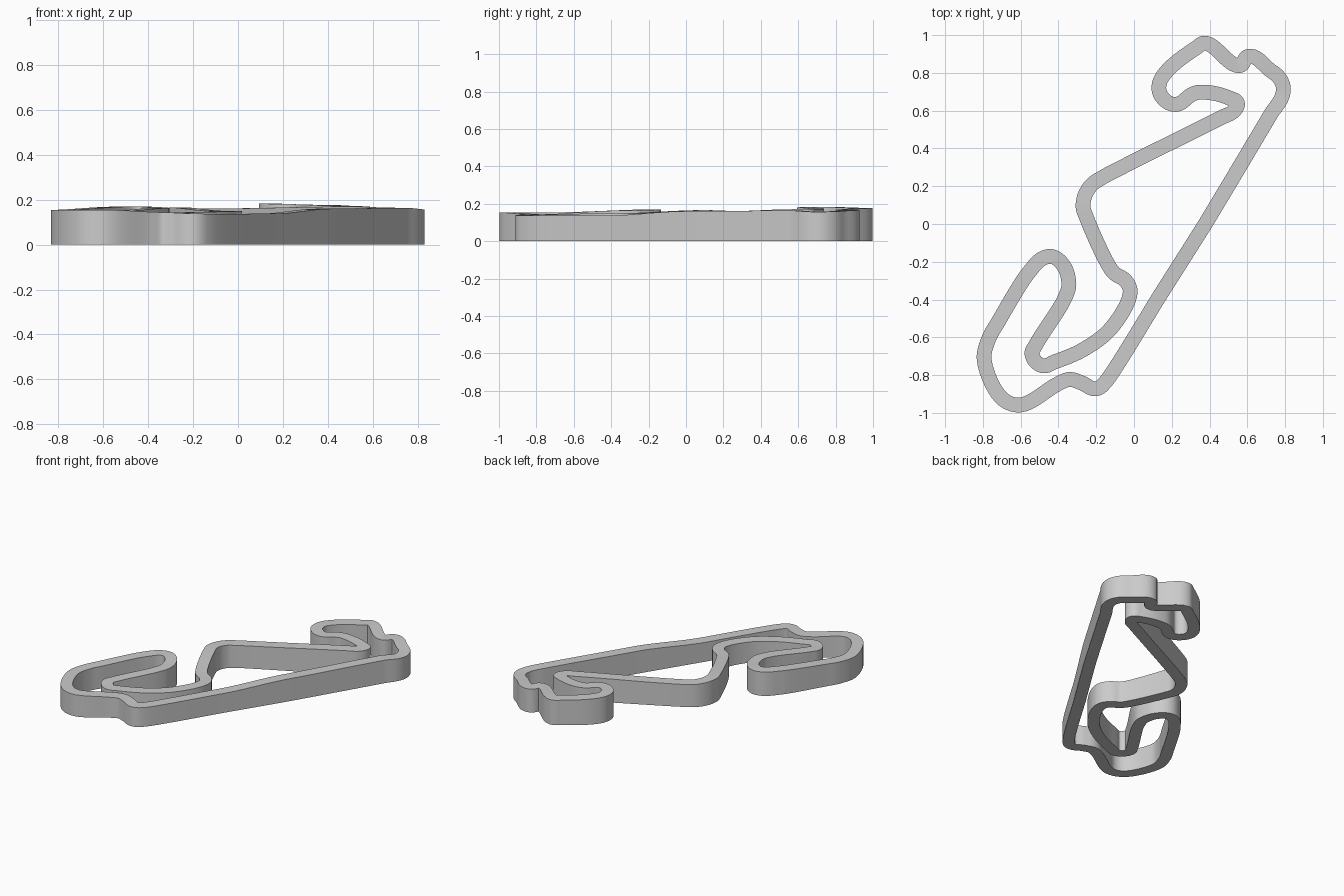
import bpy
import bmesh
import math
from mathutils import Vector, geometry

HALF_WIDTH = 0.039
STEPS = 10

# Each section: deck height at its first point (thousandths), then the
# centre line as x, y pairs (hundredths); the sections join into one loop
SECTIONS = {
    "main straight": (137, [(-15, -83.5)]),
    "straight middle": (138, [(13, -39)]),
    "straight rise": (160, [(38.5, 1.3)]),
    "straight end": (164, [(72, 57.5)]),
    "far right bend": (157, [(79, 70), (77.5, 76.5), (72, 81.5)]),
    "kink": (166, [(60.5, 88.8), (56, 83.8)]),
    "top corner": (177, [(37.5, 95.8), (33, 93.3), (17, 80.5)]),
    "far left bend": (183, [(13.2, 73), (15, 67), (22, 63.3),
                            (31.5, 69), (35.5, 69.8), (51, 66.5)]),
    "inner hairpin": (171, [(54.7, 64), (53, 60), (47, 56.7)]),
    "diagonal end": (160, [(-17, 24.5), (-23.5, 19.5)]),
    "left bend": (166, [(-27, 10), (-25, 3), (-14, -21), (-10.5, -26)]),
    "chicane": (150, [(-4.5, -30), (-2, -36), (-12, -55), (-26, -66)]),
    "near hairpin": (142, [(-42, -73), (-48.5, -75), (-54, -69),
                           (-52, -64), (-37, -40)]),
    "loop": (164, [(-34.5, -31), (-40, -19)]),
    "loop top": (170, [(-46, -17.3), (-56, -26), (-72, -52), (-77, -61)]),
    "near left bend": (154, [(-79.3, -72), (-70, -92.2)]),
    "near bend": (154, [(-60, -95.8), (-40, -84.5)]),
    "last bend": (144, [(-34, -82.3), (-28, -84), (-20, -87.2)]),
}


def centre_line():
    """Smooth closed path with the deck height eased between sections."""
    points, keys = [], []
    for height, pairs in SECTIONS.values():
        keys.append((len(points) * STEPS, height / 1000))
        points += [Vector(p) / 100 for p in pairs]
    count = len(points)
    directions = [((points[(i + 1) % count] - p).normalized()
                   + (p - points[i - 1]).normalized()).normalized()
                  for i, p in enumerate(points)]
    path = []
    for i, p in enumerate(points):
        j = (i + 1) % count
        reach = min((points[j] - p).length * 0.36, 0.06)
        path += geometry.interpolate_bezier(
            p, p + directions[i] * reach,
            points[j] - directions[j] * reach, points[j], STEPS + 1)[:-1]

    # Distance along the path drives the height blend
    total = [0.0]
    for a, b in zip(path, path[1:] + path[:1]):
        total.append(total[-1] + (b - a).length)
    keys.append((len(path), keys[0][1]))
    heights = []
    for (i, low), (j, high) in zip(keys, keys[1:]):
        for k in range(i, j):
            t = (total[k] - total[i]) / (total[j] - total[i])
            heights.append(low + (high - low) * t * t * (3 - 2 * t))
    return path, heights


def rail(path, side):
    """Offset the path sideways, closing up tight inside corners."""
    edge = []
    for i, p in enumerate(path):
        along = (path[(i + 1) % len(path)] - path[i - 1]).normalized()
        q = p + Vector((along.y, -along.x)) * side * HALF_WIDTH
        folded = any((q - c).length < HALF_WIDTH * 0.97 for c in path)
        edge.append(edge[-1] if folded and edge else q)
    return edge


def build_track():
    path, heights = centre_line()
    right, left = rail(path, 1), rail(path, -1)
    bm = bmesh.new()
    # Rectangular cross-section at each step, joined into a closed ring
    rings = []
    for r, l, z in zip(right, left, heights):
        corners = ((r, 0), (r, z), (l, z), (l, 0))
        rings.append([bm.verts.new((p.x, p.y, h)) for p, h in corners])
    for a, b in zip(rings, rings[1:] + rings[:1]):
        for k in range(4):
            n = (k + 1) % 4
            bm.faces.new((a[k], b[k], b[n], a[n]))
    bmesh.ops.remove_doubles(bm, verts=bm.verts, dist=0.0005)
    bmesh.ops.recalc_face_normals(bm, faces=bm.faces)
    mesh = bpy.data.meshes.new("track")
    bm.to_mesh(mesh)
    bm.free()
    track = bpy.data.objects.new("track", mesh)
    bpy.context.collection.objects.link(track)
    return track


def flat_material(name, colour):
    mat = bpy.data.materials.new(name)
    mat.use_nodes = True
    mat.diffuse_color = colour
    mat.node_tree.nodes["Principled BSDF"].inputs["Base Color"].default_value = colour
    return mat


cube = bpy.data.objects.get("Cube")
if cube:
    bpy.data.objects.remove(cube, do_unlink=True)

track = build_track()
track.data.materials.append(flat_material("light grey", (0.6, 0.6, 0.6, 1)))
bpy.context.view_layer.objects.active = track
track.select_set(True)
bpy.ops.object.shade_smooth_by_angle(angle=math.radians(35))
